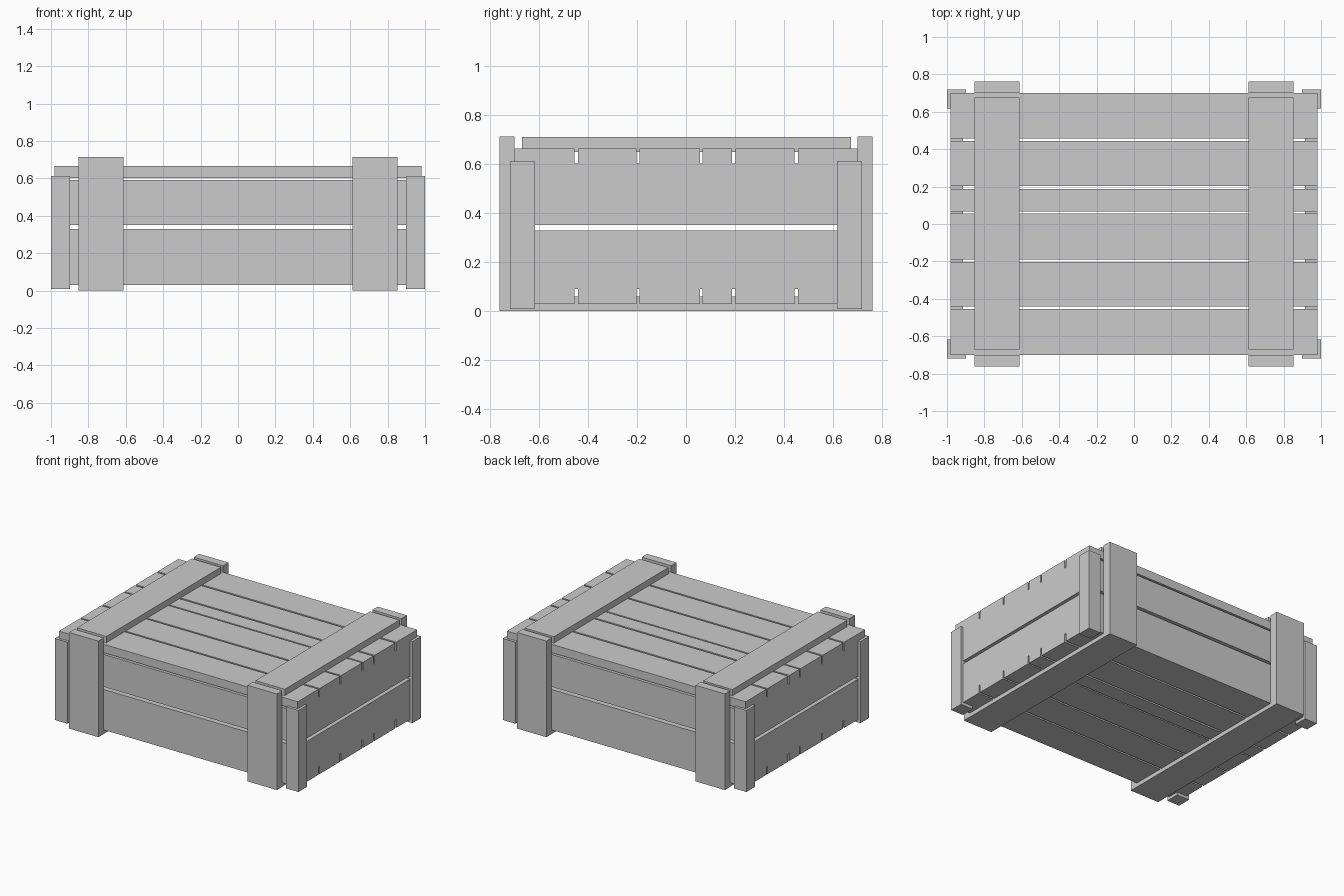
import bpy

cube = bpy.data.objects.get("Cube")
if cube:
    bpy.data.objects.remove(cube, do_unlink=True)

# Single bare grey colour
grey = bpy.data.materials.new("plain_grey")
grey.use_nodes = True
GREY = (0.6, 0.6, 0.6, 1)
grey.diffuse_color = GREY
grey.node_tree.nodes["Principled BSDF"].inputs["Base Color"].default_value = GREY


def board(name, x, y, z):
    """Box spanning the given (low, high) ranges on each axis."""
    spans = (x, y, z)
    bpy.ops.mesh.primitive_cube_add(size=1, location=[sum(s) / 2 for s in spans])
    ob = bpy.context.object
    ob.name = name
    ob.scale = [abs(s[1] - s[0]) for s in spans]
    bpy.ops.object.transform_apply(location=False, rotation=False, scale=True)
    ob.data.materials.append(grey)
    return ob


def flip(span, side):
    return tuple(sorted(v * side for v in span))


HALF_X, HALF_Y = 0.98, 0.70
STRIP = (0.612, 0.853)
SIDES = ((1, "left"), (-1, "right"))
ENDS = ((-1, "front"), (1, "back"))

# Lid and floor planks, sharing the same uneven widths
planks = [(-HALF_Y, -0.455), (-0.442, -0.203), (-0.19, 0.057),
          (0.068, 0.188), (0.202, 0.443), (0.457, HALF_Y)]
for y in planks:
    board("lid_plank", (-HALF_X, HALF_X), y, (0.603, 0.665))
    board("floor_plank", (-HALF_X, HALF_X), y, (0.03, 0.09))

# Wall planks: two rows on each of the four walls
for row, z_long, z_short in (("lower", (0.09, 0.33), (0.09, 0.33)),
                             ("upper", (0.35, 0.59), (0.352, 0.603))):
    for s, end in ENDS:
        board(f"{end}_{row}_plank", (-0.915, 0.915), flip((0.64, HALF_Y), s), z_long)
    for s, side in SIDES:
        board(f"{side}_{row}_plank", flip((0.915, HALF_X), s), (-HALF_Y, HALF_Y), z_short)

# Reinforcing strips wrapped around the crate, and corner posts
for sx, side in SIDES:
    strip = flip(STRIP, sx)
    board(f"{side}_lid_batten", strip, (-0.67, 0.675), (0.65, 0.712))
    board(f"{side}_floor_batten", strip, (-HALF_Y, HALF_Y), (0, 0.06))
    for sy, end in ENDS:
        board(f"{side}_{end}_upright", strip, flip((HALF_Y, 0.763), sy), (0, 0.713))
        board(f"{side}_{end}_corner_post", flip((0.897, 1), sx),
              flip((0.618, 0.72), sy), (0.008, 0.613))
